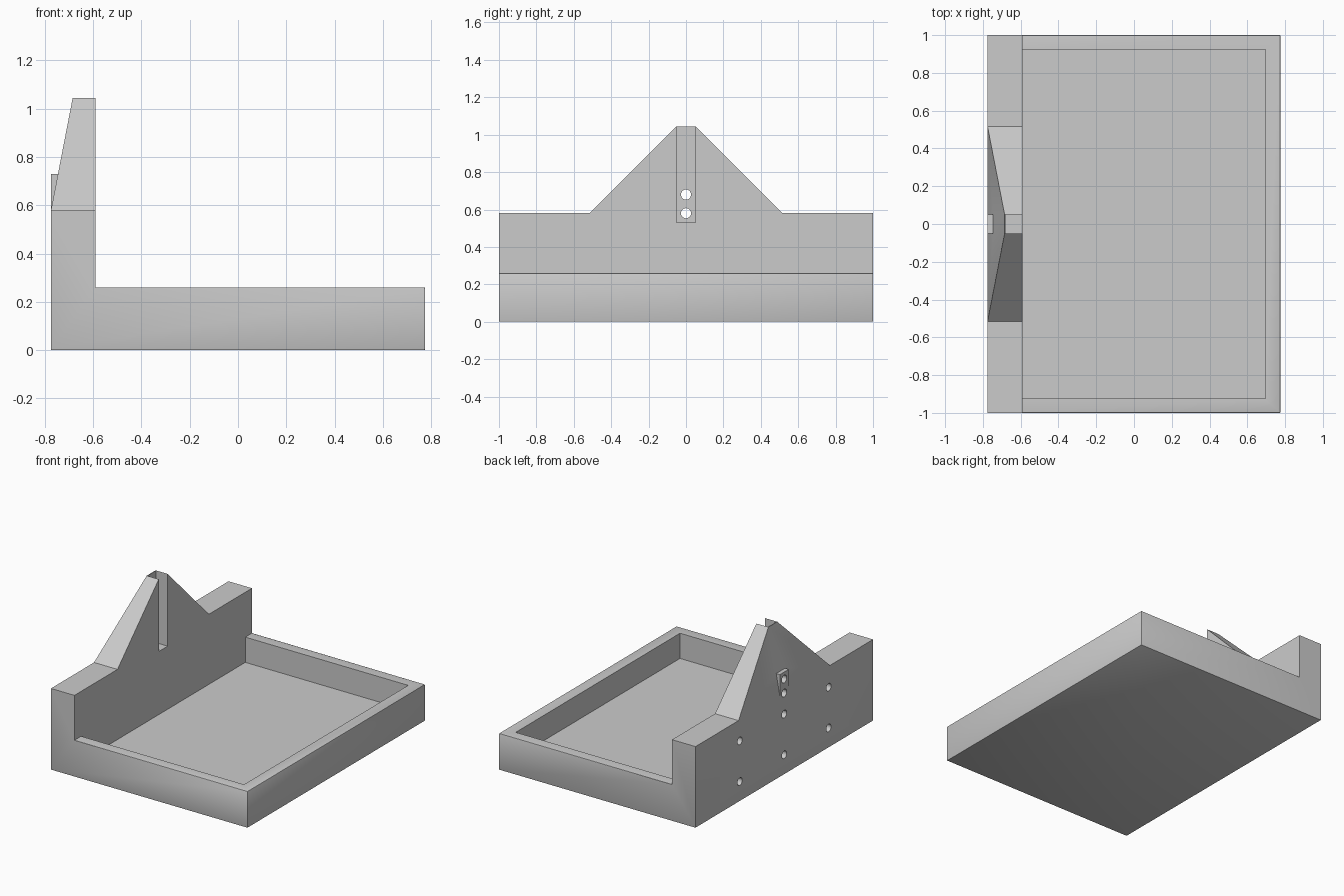
import bpy, bmesh, math
from mathutils import Matrix, Vector

if "Cube" in bpy.data.objects:
    bpy.data.objects.remove(bpy.data.objects["Cube"])


def make_object(name, bm):
    bmesh.ops.recalc_face_normals(bm, faces=bm.faces[:])
    mesh = bpy.data.meshes.new(name)
    bm.to_mesh(mesh)
    bm.free()
    obj = bpy.data.objects.new(name, mesh)
    bpy.context.collection.objects.link(obj)
    return obj


def box(name, x0, x1, y0, y1, z0, z1):
    bm = bmesh.new()
    size = Vector((x1 - x0, y1 - y0, z1 - z0))
    mid = Vector((x0 + x1, y0 + y1, z0 + z1)) / 2
    bmesh.ops.create_cube(bm, size=1, matrix=Matrix.Translation(mid) @ Matrix.Diagonal((*size, 1)))
    return make_object(name, bm)


def drill(y, z, x_end, radius=0.027):
    x_start = -0.9
    bm = bmesh.new()
    place = Matrix.Translation(((x_start + x_end) / 2, y, z)) @ Matrix.Rotation(math.pi / 2, 4, 'Y')
    bmesh.ops.create_cone(bm, cap_ends=True, segments=32, radius1=radius, radius2=radius,
                          depth=x_end - x_start, matrix=place)
    return make_object("drill", bm)


def combine(target, tool, operation):
    mod = target.modifiers.new(operation, 'BOOLEAN')
    mod.operation = operation
    mod.solver = 'EXACT'
    mod.object = tool
    bpy.context.view_layer.objects.active = target
    bpy.ops.object.modifier_apply(modifier=mod.name)
    bpy.data.objects.remove(tool)


# L-shaped body: low base with a tall rear wall, lower edges slightly rounded
profile = [(-0.775, 0), (0.775, 0), (0.775, 0.26), (-0.59, 0.26), (-0.59, 0.58), (-0.775, 0.58)]
bm = bmesh.new()
face = bm.faces.new([bm.verts.new((x, -1, z)) for x, z in profile])
side = bmesh.ops.extrude_face_region(bm, geom=[face])
bmesh.ops.translate(bm, vec=(0, 2, 0), verts=[v for v in side["geom"] if isinstance(v, bmesh.types.BMVert)])
soft = [e for e in bm.edges if max(v.co.z for v in e.verts) < 0.3
        and not all(v.co.x < -0.5 and v.co.z > 0.2 for v in e.verts)]
bmesh.ops.bevel(bm, geom=soft, offset=0.004, segments=2, profile=0.5, affect='EDGES')
body = make_object("tray_with_rear_wall", bm)

# Tapered peak on the wall: vertical front, leaning back face
bm = bmesh.new()
for s in (-1, 1):
    for x, y, z in ((-0.775, 0.515, 0.58), (-0.59, 0.515, 0.58), (-0.59, 0.05, 1.045), (-0.685, 0.05, 1.045)):
        bm.verts.new((x, s * y, z))
bmesh.ops.convex_hull(bm, input=bm.verts[:])
bmesh.ops.dissolve_limit(bm, angle_limit=0.01, verts=bm.verts[:], edges=bm.edges[:])
combine(body, make_object("peak", bm), 'UNION')

# Small boss behind the upper screw hole
combine(body, box("boss", -0.775, -0.70, -0.05, 0.05, 0.55, 0.73), 'UNION')

# Tray recess and the vertical slot in the peak
combine(body, box("recess", -0.59, 0.695, -0.925, 0.925, 0.08, 0.5), 'DIFFERENCE')
combine(body, box("slot", -0.68, -0.5, -0.05, 0.05, 0.53, 1.2), 'DIFFERENCE')

# Two holes through to the slot, six blind holes in the rear face
for z in (0.58, 0.68):
    combine(body, drill(0, z, -0.64), 'DIFFERENCE')
for y in (-0.5, 0, 0.5):
    for z in (0.14, 0.43):
        combine(body, drill(y, z, -0.66), 'DIFFERENCE')

body.select_set(True)
bpy.context.view_layer.objects.active = body
bpy.ops.object.shade_smooth_by_angle(angle=math.radians(30))
